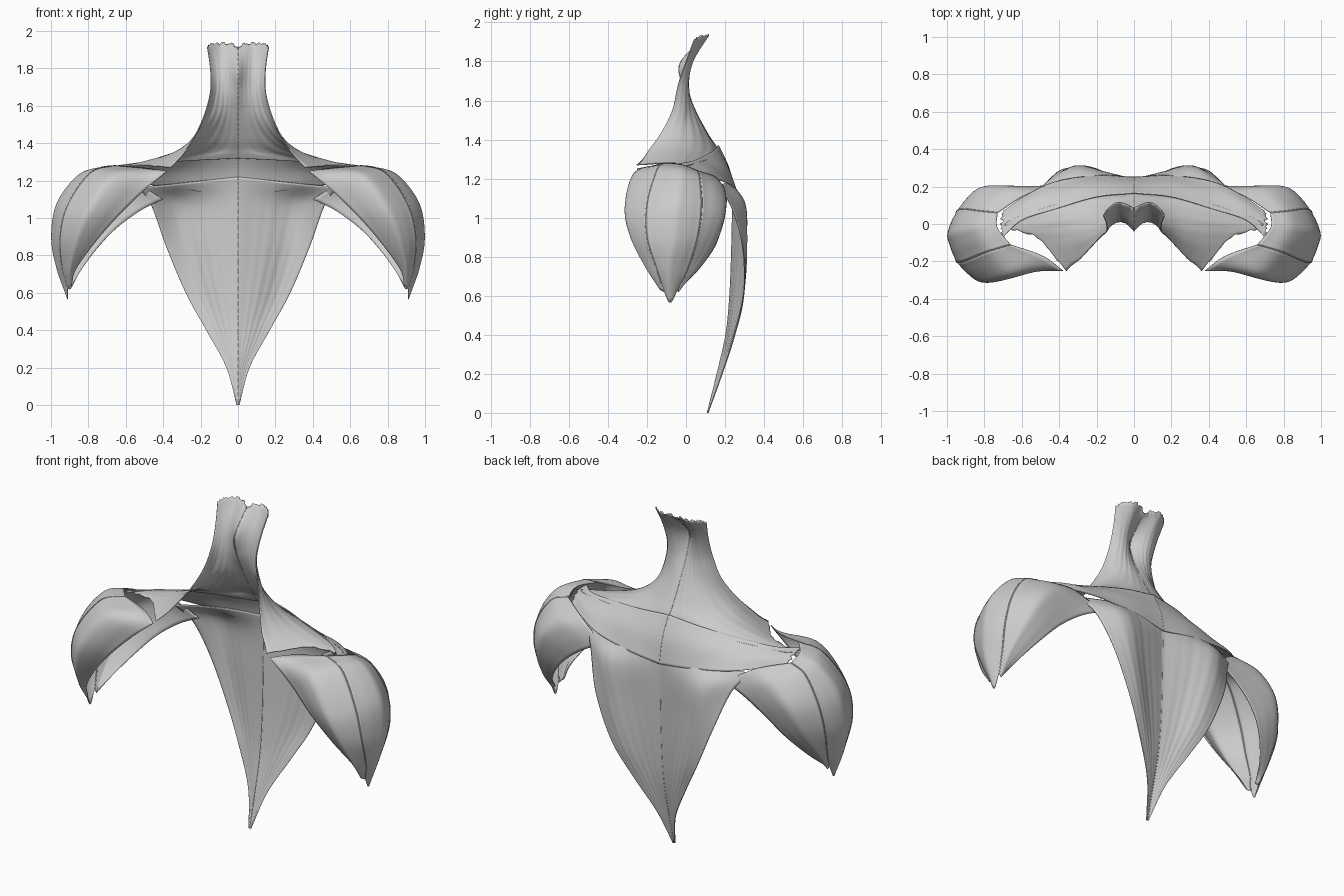
import bpy, bmesh, math, random
from mathutils import Vector

random.seed(4)


def spline(pts, n):
    """Resample control points to n+1 points on a Catmull-Rom curve."""
    p = [Vector(q) for q in pts]
    p = [2 * p[0] - p[1]] + p + [2 * p[-1] - p[-2]]
    segs, out = len(p) - 3, []
    for i in range(n + 1):
        f = i / n * segs
        k = min(int(f), segs - 1)
        t = f - k
        a, b, c, d = p[k:k + 4]
        out.append(0.5 * (2 * b + (c - a) * t + (2 * a - 5 * b + 4 * c - d) * t * t
                          + (3 * b - a - 3 * c + d) * t ** 3))
    return out


def mirror(ob):
    m = ob.modifiers.new("mirror", 'MIRROR')
    m.use_clip = True
    m.merge_threshold = 0.002


def sheet(name, rows, nu=28, nv=48, ragged=None, wrinkle=0.0015, folds=7):
    """Loft a thin leaf-like sheet through rows of control points, mirrored in x."""
    across = [spline(r, nu) for r in rows]
    cols = [spline([r[i] for r in across], nv) for i in range(nu + 1)]
    bm = bmesh.new()
    g = [[bm.verts.new(cols[i][j]) for j in range(nv + 1)] for i in range(nu + 1)]
    for i in range(nu):
        for j in range(nv):
            bm.faces.new((g[i][j], g[i + 1][j], g[i + 1][j + 1], g[i][j + 1]))
    bm.normal_update()
    for i in range(nu + 1):
        for j in range(nv + 1):
            u, v = i / nu, j / nv
            w = math.sin(math.pi * u) * math.sin(math.pi * v)
            g[i][j].co += g[i][j].normal * wrinkle * w * math.sin(folds * 2 * math.pi * u + 3 * v)
    # torn edges
    if ragged == 'collar':
        for i in range(nu + 1):
            g[i][0].co.z += random.uniform(-0.012, 0.006)
            if i > nu * 0.55:
                g[i][nv].co.y += random.uniform(-0.008, 0.008)
    if ragged == 'end':
        for j in range(nv + 1):
            g[nu][j].co.x += random.uniform(-0.015, 0.01)
    me = bpy.data.meshes.new(name)
    bm.to_mesh(me)
    bm.free()
    me.shade_smooth()
    ob = bpy.data.objects.new(name, me)
    bpy.context.collection.objects.link(ob)
    mirror(ob)
    s = ob.modifiers.new("thickness", 'SOLIDIFY')
    s.thickness, s.offset = 0.005, 0
    return ob


def rib(name, pts, r=0.004):
    """Thin raised vein following a seam."""
    cu = bpy.data.curves.new(name, 'CURVE')
    cu.dimensions, cu.bevel_depth, cu.bevel_resolution = '3D', r, 1
    sp = cu.splines.new('POLY')
    path = spline(pts, 32)
    sp.points.add(len(path) - 1)
    for q, c in zip(sp.points, path):
        q.co = (*c, 1)
    ob = bpy.data.objects.new(name, cu)
    bpy.context.collection.objects.link(ob)
    mirror(ob)


# Collar: tall neck flaring into the shoulders and open at the front
collar = [
    [(0, .085, 1.915), (.04, .105, 1.935), (.09, .115, 1.935), (.14, .08, 1.93), (.165, .045, 1.92)],
    [(0, -.03, 1.79), (.04, .015, 1.80), (.08, .035, 1.80), (.12, .025, 1.80), (.148, 0, 1.80)],
    [(0, -.015, 1.68), (.04, .005, 1.68), (.08, .012, 1.68), (.12, -.005, 1.68), (.147, -.04, 1.68)],
    [(0, .045, 1.55), (.05, .045, 1.55), (.10, .025, 1.55), (.155, -.015, 1.55), (.18, -.07, 1.55)],
    [(0, .11, 1.43), (.08, .10, 1.43), (.17, .05, 1.435), (.225, -.04, 1.44), (.235, -.13, 1.43)],
    [(0, .15, 1.37), (.14, .13, 1.365), (.28, .05, 1.365), (.32, -.06, 1.36), (.29, -.19, 1.345)],
    [(0, .165, 1.345), (.30, .12, 1.32), (.50, .02, 1.30), (.43, -.08, 1.305), (.33, -.22, 1.30)],
    [(0, .18, 1.32), (.36, .12, 1.30), (.69, .0, 1.265), (.52, -.07, 1.28), (.36, -.25, 1.27)],
]
sheet("collar", collar, nu=36, nv=56, ragged='collar')

# Band across the upper back, torn at the shoulder ends
band = [
    [(0, .165, 1.37), (.2, .145, 1.345), (.42, .08, 1.31), (.6, .02, 1.285), (.71, -.08, 1.27)],
    [(0, .22, 1.25), (.2, .212, 1.255), (.42, .165, 1.25), (.6, .10, 1.25), (.71, .0, 1.26)],
    [(0, .25, 1.11), (.2, .258, 1.14), (.42, .225, 1.17), (.58, .15, 1.20), (.71, .06, 1.22)],
]
sheet("shoulder_band", band, nu=40, nv=20, ragged='end', folds=3)

# Long pointed leaf hanging down the back, creased along the middle
leaf = [
    [(0, .228, 1.22), (.18, .232, 1.20), (.36, .21, 1.18), (.53, .16, 1.165)],
    [(0, .238, 1.08), (.16, .275, 1.07), (.32, .30, 1.07), (.46, .23, 1.06)],
    [(0, .235, .85), (.14, .27, .85), (.27, .31, .85), (.385, .29, .85)],
    [(0, .225, .60), (.10, .25, .60), (.20, .29, .60), (.28, .295, .60)],
    [(0, .205, .40), (.06, .22, .40), (.12, .24, .40), (.17, .25, .40)],
    [(0, .16, .20), (.022, .17, .20), (.044, .18, .20), (.062, .185, .20)],
    [(0, .11, 0), (.003, .11, 0), (.005, .112, 0), (.007, .113, 0)],
]
sheet("back_leaf", leaf, nu=28, nv=64)

# Shoulder pods: three drooping petals between meridians running root to tip
m = [
    [(.38, -.25, 1.25), (.52, -.25, 1.13), (.66, -.26, .99), (.78, -.23, .85), (.87, -.17, .72), (.89, -.13, .64)],
    [(.49, -.17, 1.265), (.66, -.27, 1.22), (.79, -.31, 1.05), (.86, -.28, .90), (.90, -.20, .74), (.90, -.13, .63)],
    [(.66, -.11, 1.28), (.79, -.15, 1.24), (.91, -.20, 1.07), (.95, -.20, .90), (.94, -.15, .74), (.91, -.11, .62)],
    [(.73, -.02, 1.27), (.85, -.03, 1.23), (.965, -.05, 1.08), (.995, -.06, .90), (.97, -.08, .74), (.91, -.08, .565)],
    [(.73, .06, 1.24), (.83, .07, 1.20), (.92, .08, 1.06), (.95, .06, .90), (.93, .01, .74), (.91, -.04, .64)],
    [(.57, .16, 1.20), (.70, .19, 1.15), (.81, .195, 1.04), (.865, .15, .90), (.90, .05, .74), (.90, -.04, .62)],
    [(.40, .21, 1.10), (.52, .20, 1.04), (.65, .18, .945), (.75, .14, .84), (.84, .05, .72), (.89, -.05, .63)],
]
for k, name in enumerate(("front_petal", "outer_petal", "back_petal")):
    strip = m[2 * k:2 * k + 3]
    sheet(name, [list(r) for r in zip(*strip)], nu=20, nv=36, folds=3)

# Veins along the seams
rib("front_petal_vein", m[2])
rib("back_petal_vein", m[4])
rib("leaf_midrib", [r[0] for r in leaf])
rib("band_midrib", [r[0] for r in band])
rib("collar_midrib", [r[0] for r in collar])
